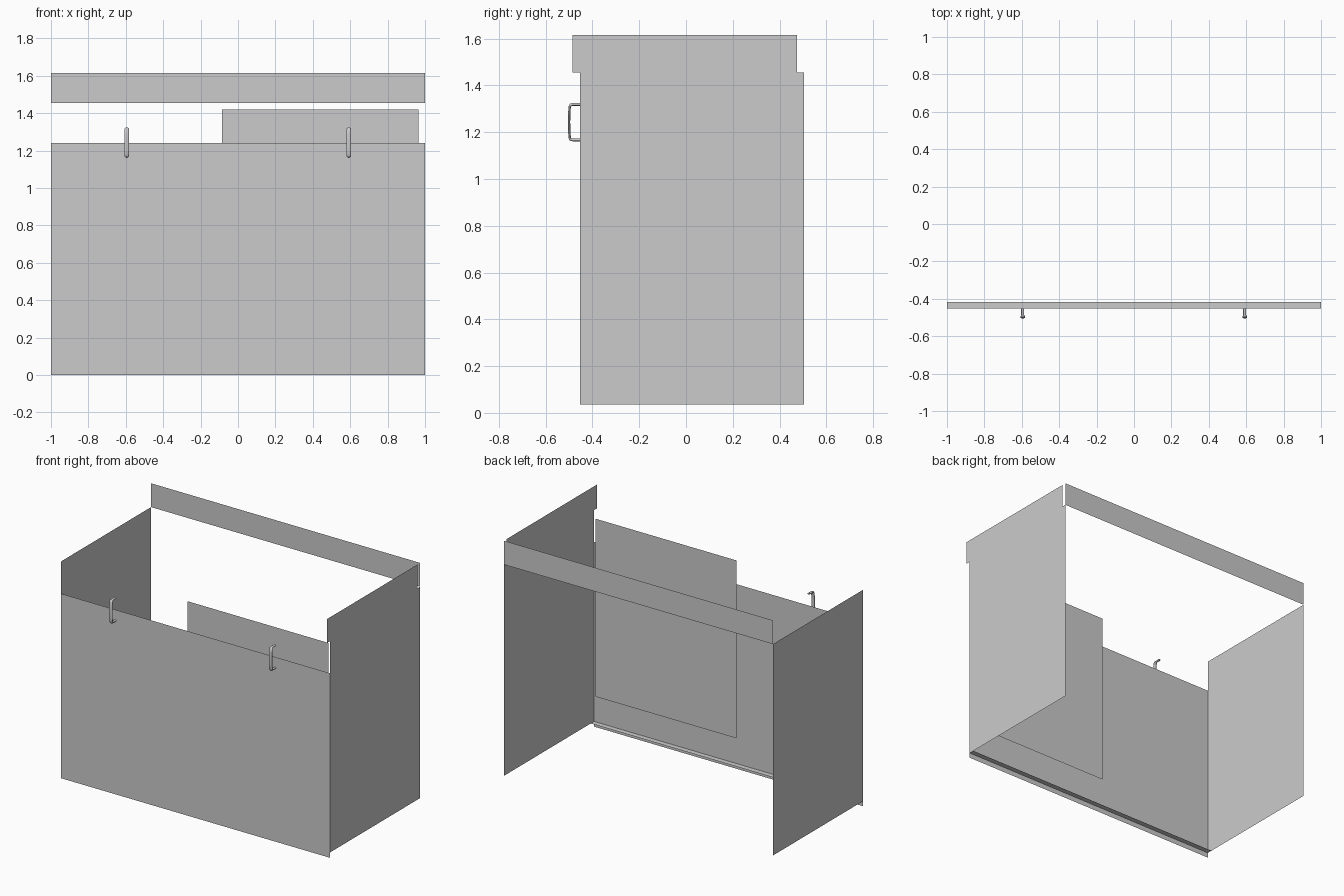
import bpy, math

if "Cube" in bpy.data.objects:
    bpy.data.objects.remove(bpy.data.objects["Cube"])

grey = bpy.data.materials.new("light_grey")
grey.diffuse_color = (0.6, 0.6, 0.6, 1)
grey.use_nodes = True
grey.node_tree.nodes["Principled BSDF"].inputs["Base Color"].default_value = grey.diffuse_color


def make(name, verts, faces, smooth=False):
    mesh = bpy.data.meshes.new(name)
    mesh.from_pydata(verts, [], faces)
    mesh.materials.append(grey)
    mesh.polygons.foreach_set("use_smooth", [smooth] * len(mesh.polygons))
    mesh.update()
    ob = bpy.data.objects.new(name, mesh)
    bpy.context.collection.objects.link(ob)
    return ob


def sheet(name, pts):
    """Single flat sheet from an outline."""
    return make(name, pts, [tuple(range(len(pts)))])


def upright(name, x0, x1, z0, z1, y):
    """Sheet facing the front."""
    return sheet(name, [(x0, y, z0), (x1, y, z0), (x1, y, z1), (x0, y, z1)])


FRONT, BACK, INNER = -0.453, 0.505, -0.417
BASE, RIM, TOP = 0.035, 1.455, 1.615

# Front-facing sheets
upright("front_panel", -1, 1, 0, 1.24, FRONT)
upright("inner_panel", -0.085, 0.965, 0.225, 1.42, INNER)
upright("back_top_rail", -1, 1, RIM, TOP, BACK)

# Narrow ledge behind the bottom of the front panel
sheet("bottom_ledge", [(-1, FRONT, BASE), (1, FRONT, BASE),
                       (1, INNER, BASE), (-1, INNER, BASE)])

# Sides: the right one carries an offset upper band
sheet("left_side", [(-1, FRONT, BASE), (-1, FRONT, RIM),
                    (-1, BACK, RIM), (-1, BACK, BASE)])
sheet("right_side", [(1, y, z) for y, z in [
    (FRONT, BASE), (BACK, BASE), (BACK, RIM), (0.475, RIM),
    (0.475, TOP), (-0.485, TOP), (-0.485, RIM), (FRONT, RIM)]])


def handle(name, cx, sides=12):
    """Bow handle: flattened tube swept along a mirrored path."""
    mid = 1.243
    # y, height above the middle, half width, half thickness
    half = [(FRONT, 0.076, 0.008, 0.006), (-0.485, 0.076, 0.008, 0.006),
            (-0.493, 0.074, 0.011, 0.006), (-0.497, 0.067, 0.013, 0.005),
            (-0.499, 0.040, 0.013, 0.005)]
    path = half + [(-0.500, 0, 0.013, 0.005)] + [
        (y, -h, w, t) for y, h, w, t in reversed(half)]
    verts, faces = [], []
    n = len(path)
    for i, (y, h, w, t) in enumerate(path):
        a, b = path[max(i - 1, 0)], path[min(i + 1, n - 1)]
        dy, dz = b[0] - a[0], b[1] - a[1]
        length = math.hypot(dy, dz)
        ny, nz = -dz / length, dy / length
        for k in range(sides):
            ang = math.tau * k / sides
            s = t * math.sin(ang)
            verts.append((cx + w * math.cos(ang), y + ny * s, mid + h + nz * s))
    for i in range(n - 1):
        for k in range(sides):
            j = (k + 1) % sides
            faces.append((i * sides + k, i * sides + j,
                          (i + 1) * sides + j, (i + 1) * sides + k))
    return make(name, verts, faces, smooth=True)


# Pair of handles
for side, cx in (("left", -0.595), ("right", 0.592)):
    handle(side + "_handle", cx)
